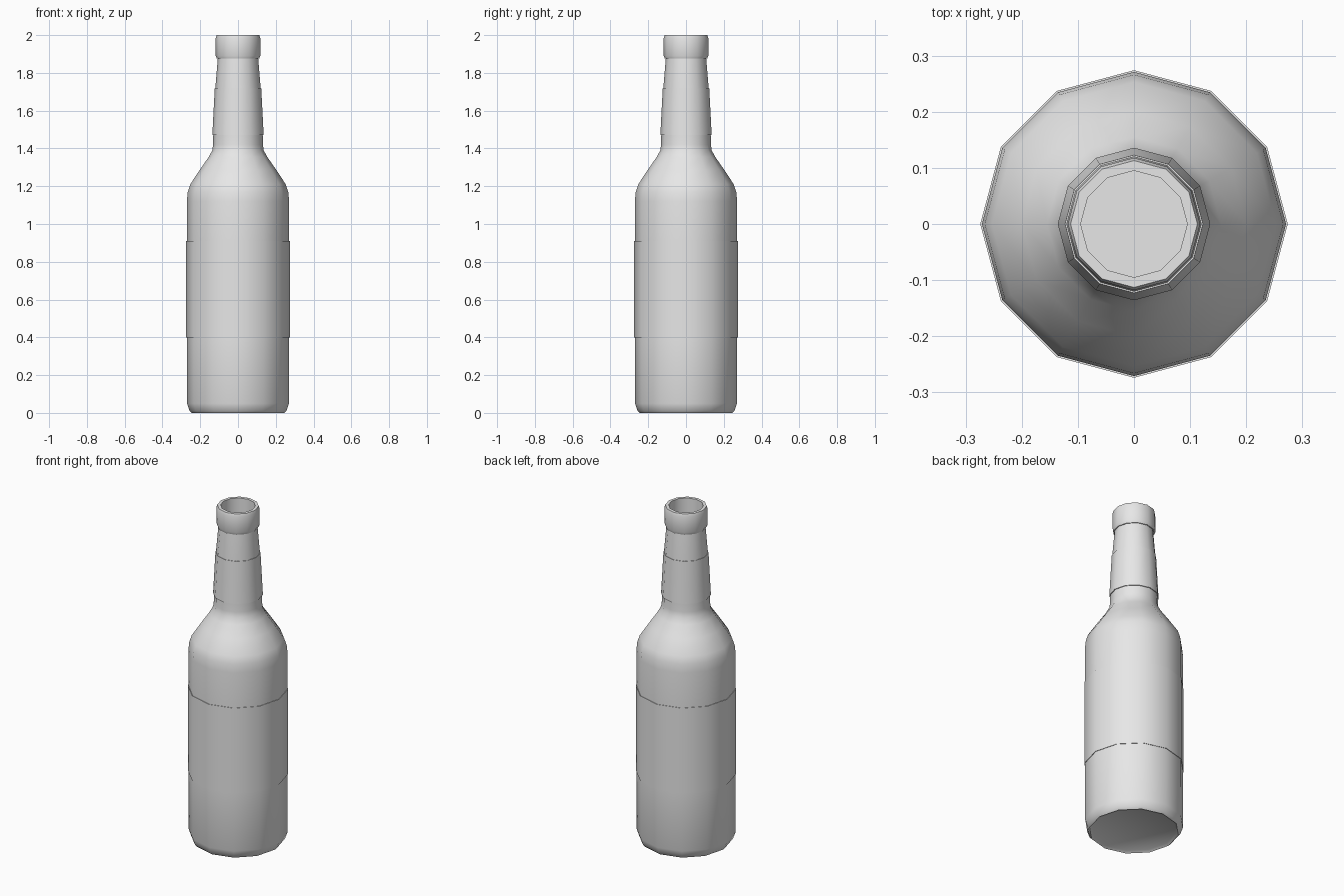
import bpy, bmesh, math

if "Cube" in bpy.data.objects:
    bpy.data.objects.remove(bpy.data.objects["Cube"])

SIDES = 12
grey = bpy.data.materials.new("plain grey")
grey.diffuse_color = (0.8, 0.8, 0.8, 1)
grey.use_nodes = True
grey.node_tree.nodes["Principled BSDF"].inputs["Base Color"].default_value = grey.diffuse_color


def lathe(name, profile, angle=40):
    """Turn (radius, height) points round z; a radius of 0 closes the end."""
    bm = bmesh.new()
    rings = []
    for r, z in profile:
        if r == 0:
            rings.append([bm.verts.new((0, 0, z))] * SIDES)
        else:
            rings.append([bm.verts.new((r * math.cos(2 * math.pi * i / SIDES),
                                        r * math.sin(2 * math.pi * i / SIDES), z))
                          for i in range(SIDES)])
    for low, high in zip(rings, rings[1:]):
        for i in range(SIDES):
            j = (i + 1) % SIDES
            corners = [low[i], low[j], high[j], high[i]]
            bm.faces.new(list(dict.fromkeys(corners)))
    mesh = bpy.data.meshes.new(name)
    bm.to_mesh(mesh)
    bm.free()
    mesh.materials.append(grey)
    obj = bpy.data.objects.new(name, mesh)
    bpy.context.collection.objects.link(obj)
    bpy.ops.object.select_all(action='DESELECT')
    obj.select_set(True)
    bpy.context.view_layer.objects.active = obj
    bpy.ops.object.shade_smooth_by_angle(angle=math.radians(angle))
    return obj


# Bottle: base, body, shoulder, neck, lip and the recessed mouth
lathe("bottle", [
    (0, 0.01), (0.23, 0.01), (0.245, 0.0), (0.257, 0.012), (0.27, 0.05),
    (0.271, 0.4), (0.271, 0.91), (0.271, 1.12), (0.266, 1.17), (0.253, 1.21),
    (0.2, 1.29), (0.155, 1.355), (0.136, 1.39), (0.132, 1.42), (0.131, 1.47),
    (0.120, 1.72), (0.107, 1.875),
    (0.112, 1.875), (0.118, 1.89), (0.118, 1.985), (0.113, 2.0),
    (0.095, 2.0), (0.095, 1.86), (0, 1.86)])

# Paper labels as thin sleeves
lathe("body_label", [(0.27, 0.4), (0.274, 0.4), (0.274, 0.91), (0.27, 0.91)])
lathe("neck_label", [(0.130, 1.47), (0.136, 1.47), (0.123, 1.72), (0.118, 1.72)])
